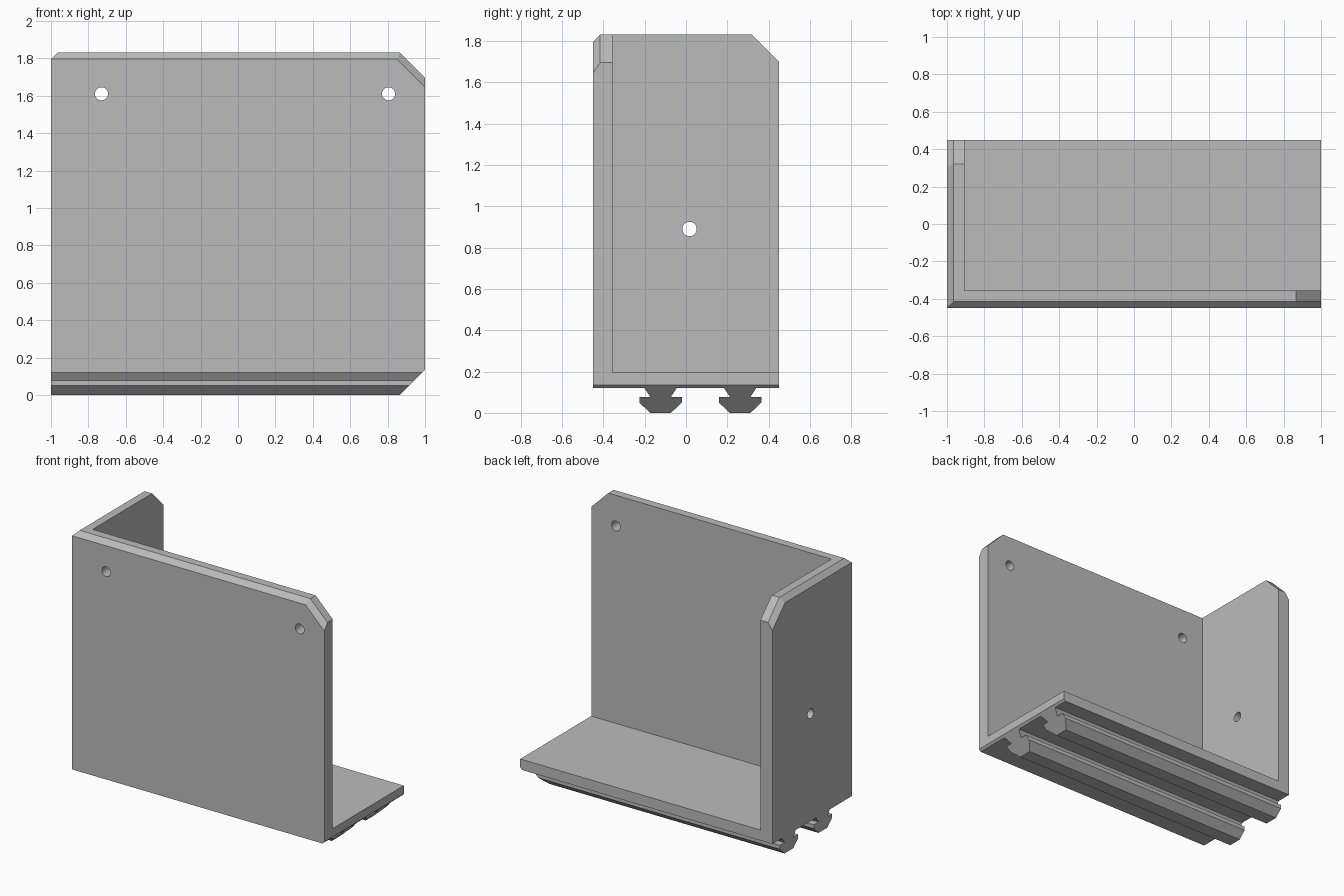
import bpy
import bmesh
from mathutils import Matrix, Vector

if "Cube" in bpy.data.objects:
    bpy.data.objects.remove(bpy.data.objects["Cube"])

grey = bpy.data.materials.new("plain grey")
grey.use_nodes = True
colour = (0.5, 0.5, 0.5, 1)
grey.diffuse_color = colour
grey.node_tree.nodes["Principled BSDF"].inputs["Base Color"].default_value = colour


def make_object(name, bm):
    bmesh.ops.recalc_face_normals(bm, faces=bm.faces)
    mesh = bpy.data.meshes.new(name)
    bm.to_mesh(mesh)
    bm.free()
    mesh.materials.append(grey)
    obj = bpy.data.objects.new(name, mesh)
    bpy.context.collection.objects.link(obj)
    return obj


def box(low, high):
    low, high = Vector(low), Vector(high)
    bm = bmesh.new()
    place = Matrix.Translation((low + high) / 2) @ Matrix.Diagonal((*(high - low), 1))
    bmesh.ops.create_cube(bm, size=1, matrix=place)
    return bm


def slice_off(bm, point, normal):
    """Remove everything beyond a plane and cap the cut."""
    geom = bm.verts[:] + bm.edges[:] + bm.faces[:]
    bmesh.ops.bisect_plane(bm, geom=geom, plane_co=point, plane_no=normal,
                           clear_outer=True)
    rim = [e for e in bm.edges if e.is_boundary]
    bmesh.ops.edgeloop_fill(bm, edges=rim)


def subtract(target, cutter):
    cutter.hide_render = True
    mod = target.modifiers.new("cut", 'BOOLEAN')
    mod.operation = 'DIFFERENCE'
    mod.solver = 'EXACT'
    mod.object = cutter
    bpy.context.view_layer.objects.active = target
    bpy.ops.object.modifier_apply(modifier=mod.name)
    bpy.data.objects.remove(cutter)


TOP = 1.83
FLOOR = 0.12
D = 0.5 ** 0.5
END_CUT = ((0.865, 0, 0), (1, 0, -1))

# Outer block: corner cuts, then bevels along the outer top edges
body = box((-1, -0.45, FLOOR), (1, 0.45, TOP))
for point, normal in (
    ((0.865, 0, TOP), (1, 0, 1)),
    ((0, 0.32, TOP), (0, 1, 1)),
    ((0, -0.415, TOP), (0, -1, 1)),
    ((-0.965, 0, TOP), (-1, 0, 1)),
    ((0.865, -0.415, TOP), (D, -1, D)),
    ((-0.965, 0.32, TOP), (-1, D, D)),
    END_CUT,
):
    slice_off(body, point, normal)
bracket = make_object("corner_bracket", body)

# Hollow out the block, leaving a floor and two walls
subtract(bracket, make_object("hollow_cutter", box((-0.905, -0.355, 0.195), (2, 2, 3))))

# Screw holes through the walls
for centre, axis in (((-0.73, -0.4, 1.61), 'X'), ((0.805, -0.4, 1.61), 'X'),
                     ((-0.95, 0.017, 0.89), 'Y')):
    bm = bmesh.new()
    place = Matrix.Translation(centre) @ Matrix.Rotation(1.5707963, 4, axis)
    bmesh.ops.create_cone(bm, cap_ends=True, segments=32, radius1=0.035,
                          radius2=0.035, depth=0.3, matrix=place)
    subtract(bracket, make_object("hole_cutter", bm))

# Dovetail rails under the floor
half = [(0.05, 0), (0.103, 0.05), (0.103, 0.078), (0.05, 0.078), (0.078, FLOOR)]
profile = half + [(-y, z) for y, z in reversed(half)]
for name, y0 in (("front_rail", -0.123), ("back_rail", 0.262)):
    bm = bmesh.new()
    face = bm.faces.new([bm.verts.new((-1, y0 + y, z)) for y, z in profile])
    grown = bmesh.ops.extrude_face_region(bm, geom=[face], use_keep_orig=True)
    moved = [v for v in grown["geom"] if isinstance(v, bmesh.types.BMVert)]
    bmesh.ops.translate(bm, verts=moved, vec=(2, 0, 0))
    slice_off(bm, *END_CUT)
    make_object(name, bm)

# Smooth hole walls, crisp edges elsewhere
bpy.ops.object.select_all(action='DESELECT')
bracket.select_set(True)
bpy.context.view_layer.objects.active = bracket
bpy.ops.object.shade_smooth_by_angle(angle=0.5)
